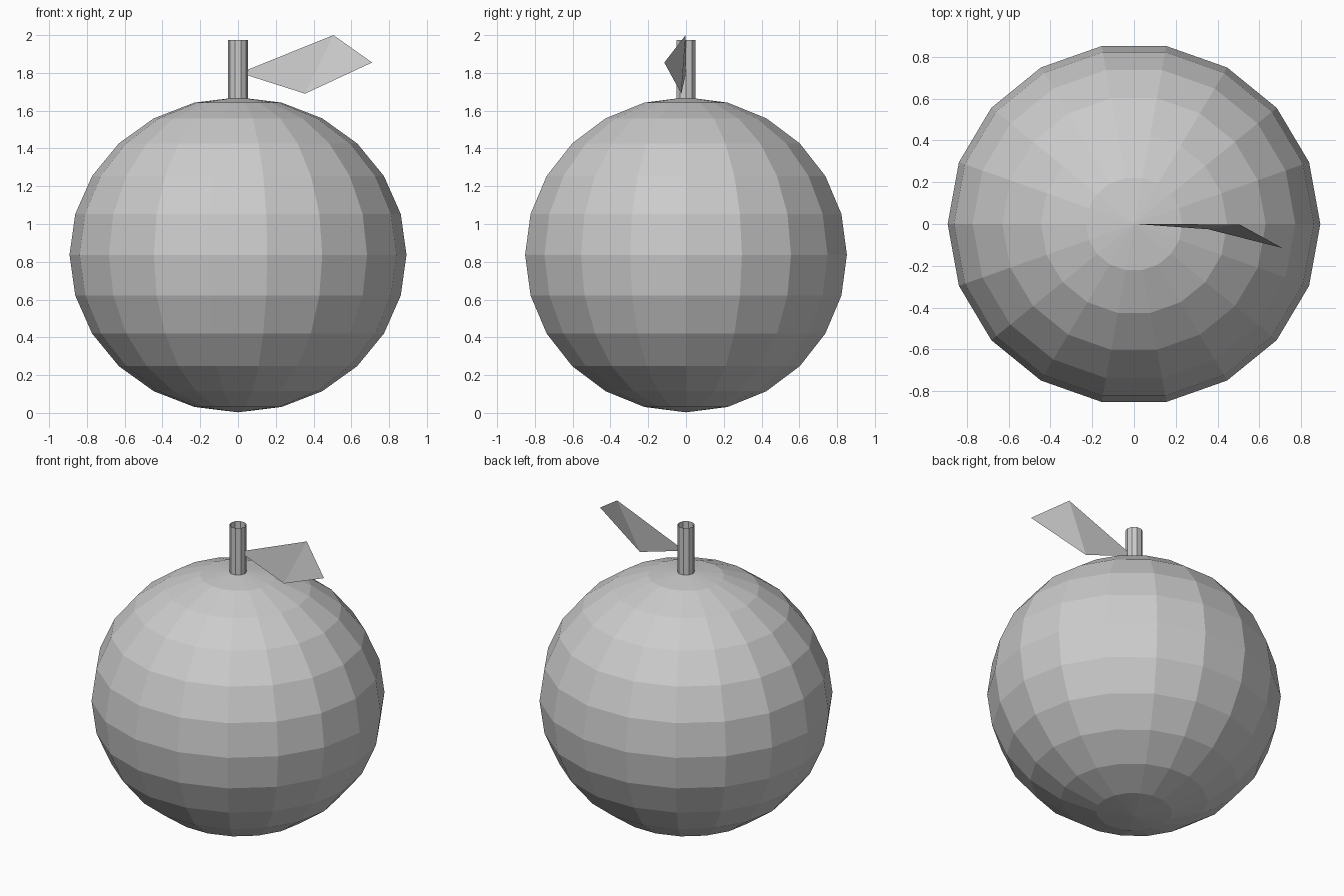
import bpy
from math import sin, cos, pi

if "Cube" in bpy.data.objects:
    bpy.data.objects.remove(bpy.data.objects["Cube"])

grey = bpy.data.materials.new("plain grey")
grey.diffuse_color = (0.6, 0.6, 0.6, 1)
grey.use_nodes = True
grey.node_tree.nodes["Principled BSDF"].inputs["Base Color"].default_value = grey.diffuse_color


def add_part(name, verts, faces):
    mesh = bpy.data.meshes.new(name)
    mesh.from_pydata(verts, [], faces)
    mesh.materials.append(grey)
    obj = bpy.data.objects.new(name, mesh)
    bpy.context.collection.objects.link(obj)
    return obj


def ring(n, rx, ry, z):
    return [(rx * cos(2 * pi * i / n), ry * sin(2 * pi * i / n), z) for i in range(n)]


def bands(n, rings):
    """Quads joining consecutive rings of n vertices, facing outwards."""
    return [(k * n + i, k * n + (i + 1) % n, (k + 1) * n + (i + 1) % n, (k + 1) * n + i)
            for k in range(rings - 1) for i in range(n)]


# Fruit body: slightly squashed faceted sphere, 18 sides and 12 bands
SIDES, BANDS = 18, 12
RX, RY, RZ = 0.892, 0.865, 0.834
ZC = 0.837
verts = []
for k in range(1, BANDS):
    a = pi * k / BANDS
    verts += ring(SIDES, RX * sin(a), RY * sin(a), ZC - RZ * cos(a))
faces = bands(SIDES, BANDS - 1)
bottom, top = len(verts), len(verts) + 1
verts += [(0, 0, ZC - RZ), (0, 0, ZC + RZ)]
last = (BANDS - 2) * SIDES
for i in range(SIDES):
    j = (i + 1) % SIDES
    faces += [(bottom, j, i), (top, last + i, last + j)]
add_part("fruit_body", verts, faces)

# Stem: open ten-sided tube
add_part("stem", ring(10, 0.052, 0.052, 1.655) + ring(10, 0.052, 0.052, 1.975), bands(10, 2))

# Leaf: two thin triangles creased across the middle
add_part("leaf",
         [(0.01, 0, 1.80), (0.355, -0.025, 1.69), (0.71, -0.115, 1.855), (0.505, -0.002, 2.0)],
         [(0, 1, 3), (1, 2, 3)])
